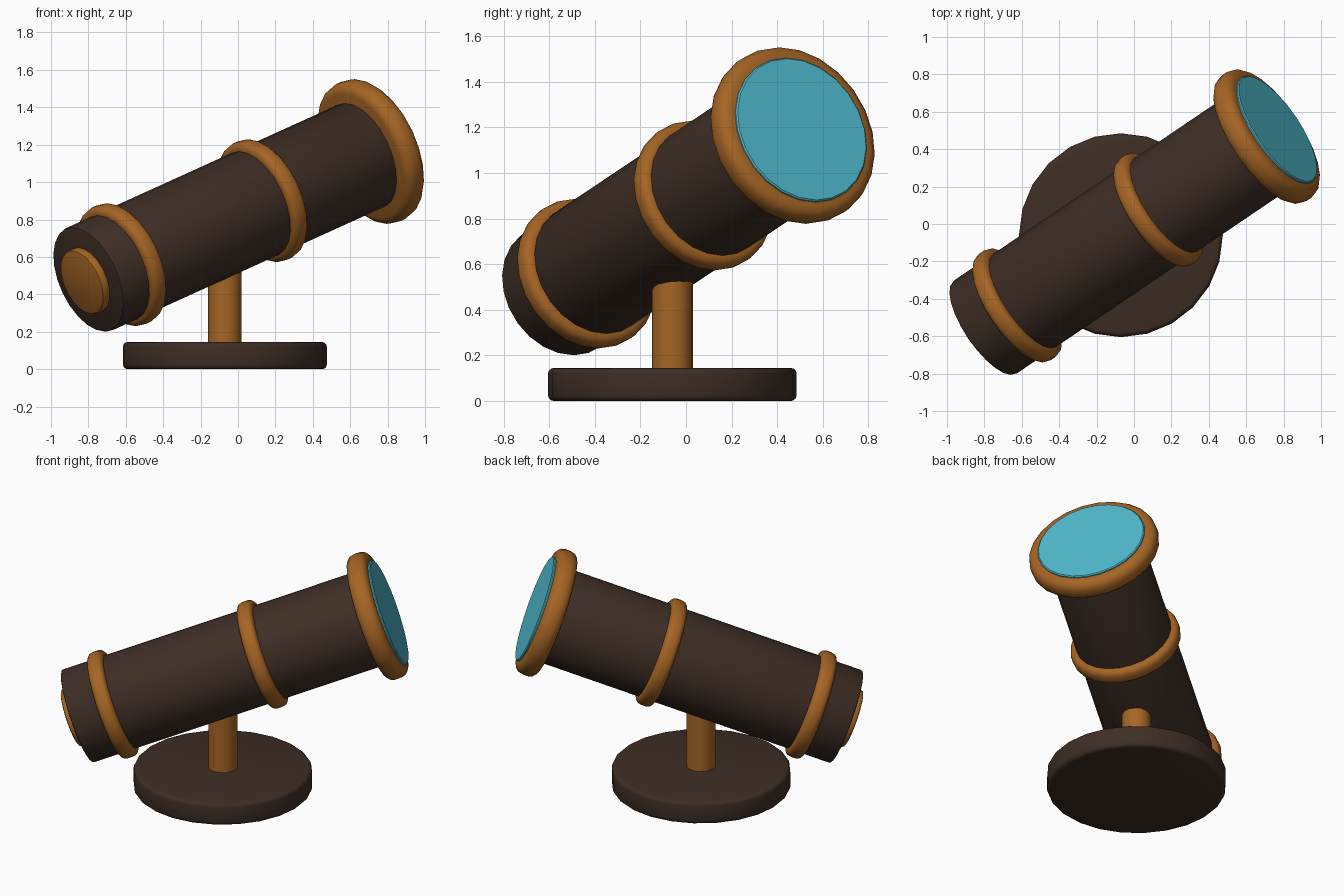
import bpy, math
from mathutils import Vector

if "Cube" in bpy.data.objects:
    bpy.data.objects.remove(bpy.data.objects["Cube"])

# Flat colours
def mat(name, rgb):
    m = bpy.data.materials.new(name)
    m.diffuse_color = (*rgb, 1)
    m.use_nodes = True
    m.node_tree.nodes["Principled BSDF"].inputs["Base Color"].default_value = m.diffuse_color
    return m

BROWN = mat("dark_brown", (0.048, 0.027, 0.018))
BRASS = mat("brass", (0.38, 0.13, 0.018))
GLASS = mat("lens_blue", (0.08, 0.50, 0.63))

# Tube axis: pivot above the post, pointing up and to the back right
PIVOT = Vector((-0.07, -0.06, 0.81))
AZ, EL = math.radians(34.1), math.radians(20.6)
AXIS = Vector((math.cos(EL) * math.cos(AZ), math.cos(EL) * math.sin(AZ), math.sin(EL)))
TILT = (0, math.pi / 2 - EL, AZ)

def disc(name, m, r, start, end, bevel=0.0, sides=24, segs=3, upright=False):
    """Bevelled cylinder from start to end along the tube axis, or along z."""
    mid = (start + end) / 2
    loc = Vector((PIVOT.x, PIVOT.y, mid)) if upright else PIVOT + AXIS * mid
    bpy.ops.mesh.primitive_cylinder_add(vertices=sides, radius=r, depth=end - start,
                                        location=loc, rotation=(0, 0, 0) if upright else TILT)
    o = bpy.context.object
    o.name = name
    o.data.materials.append(m)
    if bevel:
        b = o.modifiers.new("bevel", 'BEVEL')
        b.width, b.segments, b.limit_method = bevel, segs, 'ANGLE'
        b.angle_limit = math.radians(40)
        bpy.ops.object.modifier_apply(modifier=b.name)
    bpy.ops.object.shade_smooth_by_angle(angle=math.radians(35))
    return o

# Stand
disc("base", BROWN, 0.545, 0.0, 0.145, 0.025, upright=True)
disc("post", BRASS, 0.09, 0.13, 0.62, sides=16, upright=True)

# Barrel and eyepiece
disc("barrel", BROWN, 0.30, -0.945, 1.0, 0.012, segs=2)
disc("eyepiece", BRASS, 0.185, -0.99, -0.92, 0.015, sides=20, segs=2)

# Brass rings
disc("rear_ring", BRASS, 0.343, -0.765, -0.665, 0.035)
disc("middle_ring", BRASS, 0.343, 0.208, 0.308, 0.035)
disc("front_ring", BRASS, 0.405, 0.94, 1.07, 0.05)

# Lens
disc("lens", GLASS, 0.337, 1.03, 1.083, 0.006, segs=1)
